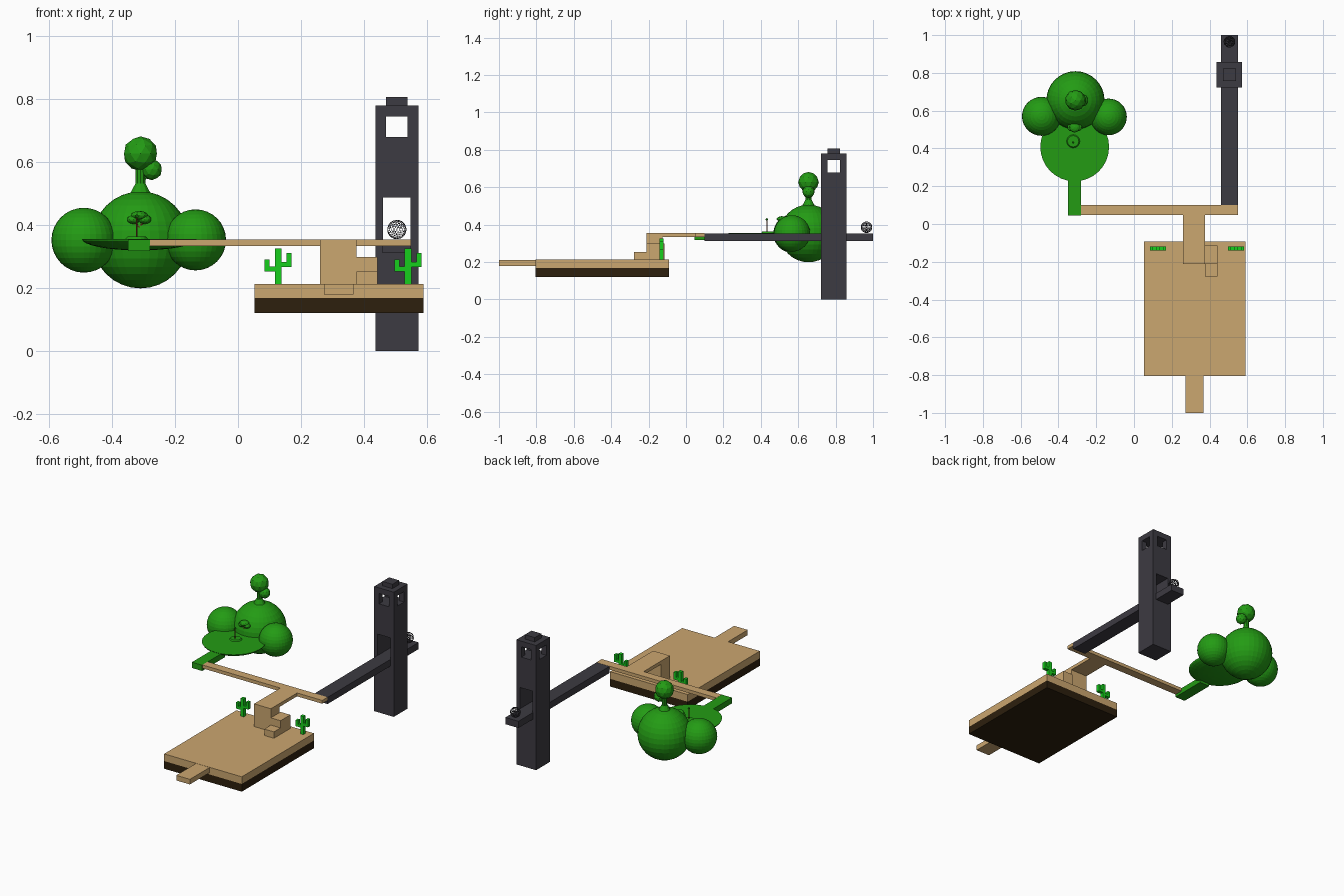
import bpy, bmesh, math
from mathutils import Matrix, Vector

if "Cube" in bpy.data.objects:
    bpy.data.objects.remove(bpy.data.objects["Cube"])


def mat(name, rgb):
    m = bpy.data.materials.new(name)
    m.diffuse_color = (*rgb, 1)
    m.use_nodes = True
    m.node_tree.nodes["Principled BSDF"].inputs["Base Color"].default_value = m.diffuse_color
    return m


SAND = mat("sand", (0.60, 0.385, 0.16))
DIRT = mat("dark_dirt", (0.026, 0.014, 0.004))
STONE = mat("dark_stone", (0.046, 0.043, 0.054))
LEAF = mat("leaf_green", (0.017, 0.33, 0.007))
CACTUS = mat("cactus_green", (0.008, 0.62, 0.012))
BARK = mat("red_bark", (0.22, 0.05, 0.02))


def finish(bm, name, material):
    bmesh.ops.recalc_face_normals(bm, faces=bm.faces)
    me = bpy.data.meshes.new(name)
    bm.to_mesh(me)
    bm.free()
    me.materials.append(material)
    ob = bpy.data.objects.new(name, me)
    bpy.context.collection.objects.link(ob)
    return ob


def boxes(name, material, *spans):
    """Each span is x0, x1, y0, y1, z0, z1."""
    bm = bmesh.new()
    for x0, x1, y0, y1, z0, z1 in spans:
        m = Matrix.Translation(((x0 + x1) / 2, (y0 + y1) / 2, (z0 + z1) / 2))
        bmesh.ops.create_cube(bm, size=1, matrix=m @ Matrix.Diagonal((x1 - x0, y1 - y0, z1 - z0, 1)))
    return finish(bm, name, material)


def ball(name, material, loc, r, sub=None, squash=1):
    bm = bmesh.new()
    m = Matrix.Translation(loc) @ Matrix.Diagonal((1, 1, squash, 1))
    if sub:
        bmesh.ops.create_icosphere(bm, subdivisions=sub, radius=r, matrix=m)
    else:
        bmesh.ops.create_uvsphere(bm, u_segments=32, v_segments=16, radius=r, matrix=m)
    return finish(bm, name, material)


def rod(name, material, a, b, r0, r1, sides=8):
    a, b = Vector(a), Vector(b)
    bm = bmesh.new()
    m = Matrix.Translation((a + b) / 2) @ (b - a).to_track_quat('Z', 'Y').to_matrix().to_4x4()
    bmesh.ops.create_cone(bm, cap_ends=True, segments=sides, radius1=r0, radius2=r1,
                          depth=(b - a).length, matrix=m)
    return finish(bm, name, material)


def cut(ob, *spans):
    for i, s in enumerate(spans):
        c = boxes(f"{ob.name}_cutter_{i}", STONE, s)
        c.hide_render = True
        c.hide_viewport = True
        md = ob.modifiers.new("opening", 'BOOLEAN')
        md.object, md.solver = c, 'EXACT'


# Desert platform with entry plank
boxes("dirt_base", DIRT, (0.053, 0.59, -0.805, -0.092, 0.12, 0.168))
boxes("sand_slab", SAND, (0.053, 0.59, -0.805, -0.092, 0.168, 0.213))
boxes("entry_plank", SAND, (0.273, 0.367, -1.0, -0.805, 0.18, 0.212))

# Stairs up to the walkway
boxes("stair_block", SAND, (0.26, 0.376, -0.212, -0.125, 0.213, 0.334))
boxes("stair_steps", SAND, (0.376, 0.443, -0.212, -0.115, 0.213, 0.298),
      (0.376, 0.443, -0.277, -0.212, 0.213, 0.253))
boxes("walkway_stem", SAND, (0.26, 0.376, -0.212, 0.047, 0.334, 0.355))
boxes("walkway_crossbar", SAND, (-0.28, 0.55, 0.047, 0.1, 0.334, 0.355))

# Cacti
for side, cx in (("left", 0.127), ("right", 0.54)):
    y0, y1 = -0.141, -0.119
    boxes(f"{side}_cactus", CACTUS,
          (cx - 0.01, cx + 0.011, y0, y1, 0.213, 0.325),
          (cx - 0.043, cx - 0.01, y0, y1, 0.252, 0.268),
          (cx - 0.043, cx - 0.027, y0, y1, 0.268, 0.29),
          (cx + 0.011, cx + 0.043, y0, y1, 0.267, 0.283),
          (cx + 0.027, cx + 0.043, y0, y1, 0.283, 0.312))

# Tower, bridge and openings
tower = boxes("tower", STONE, (0.437, 0.573, 0.722, 0.858, 0, 0.78))
cut(tower, (0.471, 0.539, 0.6, 1.0, 0.68, 0.745),
    (0.3, 0.7, 0.757, 0.823, 0.68, 0.745),
    (0.461, 0.549, 0.6, 1.0, 0.33, 0.488))
boxes("tower_cap", STONE, (0.471, 0.539, 0.757, 0.823, 0.78, 0.807))
boxes("stone_bridge", STONE, (0.46, 0.55, 0.1, 1.0, 0.312, 0.354))

# Wire cage ball at the end of the bridge
cage = ball("wire_ball", STONE, (0.505, 0.965, 0.386), 0.03, sub=3)
w = cage.modifiers.new("wire", 'WIREFRAME')
w.thickness = 0.0014

# Forest: path, shallow bowl island and round bushes
boxes("green_path", LEAF, (-0.35, -0.28, 0.045, 0.27, 0.318, 0.354))
bm = bmesh.new()
bmesh.ops.create_uvsphere(bm, u_segments=32, v_segments=16, radius=0.182)
bmesh.ops.bisect_plane(bm, geom=bm.verts[:] + bm.edges[:] + bm.faces[:], dist=1e-5,
                       plane_co=(0, 0, 0), plane_no=(0, 0, 1), clear_outer=True)
bmesh.ops.holes_fill(bm, edges=[e for e in bm.edges if e.is_boundary])
bmesh.ops.transform(bm, verts=bm.verts, matrix=Matrix.Translation((-0.314, 0.408, 0.356))
                    @ Matrix.Diagonal((1, 1, 0.2, 1)))
finish(bm, "green_island", LEAF)
ball("big_bush", LEAF, (-0.31, 0.655, 0.353), 0.154)
ball("left_bush", LEAF, (-0.49, 0.57, 0.352), 0.103)
ball("right_bush", LEAF, (-0.135, 0.567, 0.353), 0.097)

# Topiary on the big bush
rod("topiary_flare", LEAF, (-0.31, 0.655, 0.495), (-0.31, 0.655, 0.532), 0.037, 0.017, 10)
rod("topiary_trunk", LEAF, (-0.31, 0.655, 0.5), (-0.31, 0.655, 0.6), 0.016, 0.016, 10)
rod("topiary_branch", LEAF, (-0.305, 0.655, 0.545), (-0.278, 0.655, 0.57), 0.008, 0.008)
ball("topiary_crown", LEAF, (-0.31, 0.655, 0.627), 0.055, sub=2)
ball("topiary_side_ball", LEAF, (-0.274, 0.655, 0.576), 0.033, sub=2)

# Small tree with forked trunk
rod("tree_trunk", BARK, (-0.314, 0.512, 0.35), (-0.314, 0.512, 0.395), 0.007, 0.005)
for side, s in (("left", -1), ("right", 1)):
    tip = (-0.314 + s * 0.018, 0.512, 0.418)
    rod(f"tree_{side}_branch", BARK, (-0.314, 0.512, 0.39), tip, 0.004, 0.003)
    ball(f"tree_{side}_leaves", LEAF, tip, 0.021, sub=2, squash=0.7)
ball("tree_top_leaves", LEAF, (-0.314, 0.512, 0.43), 0.028, sub=2, squash=0.55)

# Sapling on a low mound
rod("sapling_mound", LEAF, (-0.322, 0.438, 0.354), (-0.322, 0.438, 0.363), 0.037, 0.03, 16)
rod("sapling_stem", BARK, (-0.322, 0.432, 0.36), (-0.322, 0.432, 0.425), 0.0025, 0.0025, 6)
ball("sapling_tip", LEAF, (-0.322, 0.432, 0.428), 0.007, sub=1)
